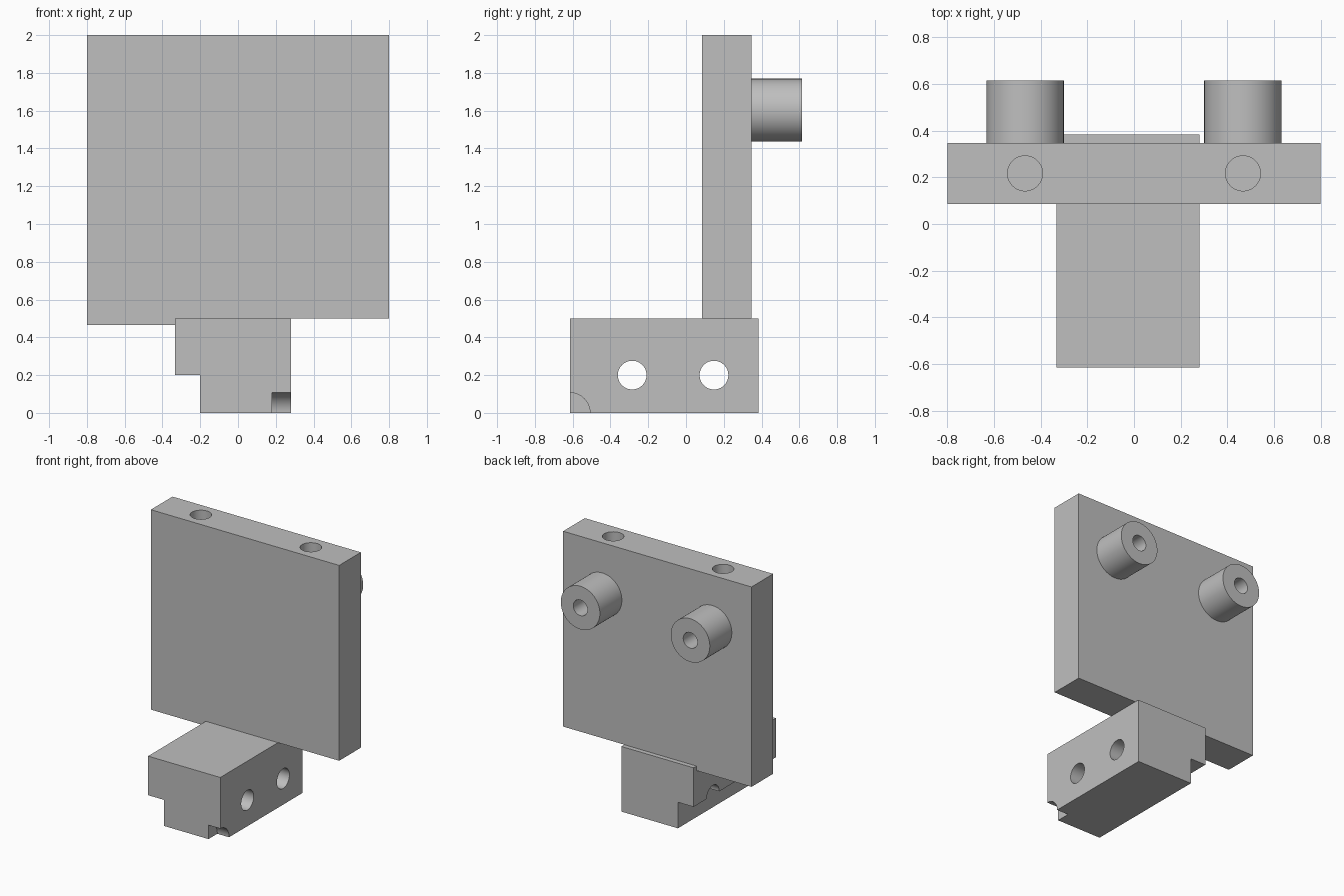
import bpy, bmesh, math
from mathutils import Matrix, Vector

if "Cube" in bpy.data.objects:
    bpy.data.objects.remove(bpy.data.objects["Cube"])

grey = bpy.data.materials.new("plain_grey")
grey.use_nodes = True
colour = (0.52, 0.52, 0.52, 1)
grey.diffuse_color = colour
grey.node_tree.nodes["Principled BSDF"].inputs["Base Color"].default_value = colour


def add_object(name, bm):
    bmesh.ops.recalc_face_normals(bm, faces=bm.faces)
    mesh = bpy.data.meshes.new(name)
    bm.to_mesh(mesh)
    bm.free()
    mesh.materials.append(grey)
    obj = bpy.data.objects.new(name, mesh)
    bpy.context.collection.objects.link(obj)
    return obj


def extrude_profile(name, profile, y0, y1):
    """Extrude an (x, z) outline along y."""
    bm = bmesh.new()
    face = bm.faces.new([bm.verts.new((x, y0, z)) for x, z in profile])
    grown = bmesh.ops.extrude_face_region(bm, geom=[face])["geom"]
    verts = [v for v in grown if isinstance(v, bmesh.types.BMVert)]
    bmesh.ops.translate(bm, verts=verts, vec=(0, y1 - y0, 0))
    return add_object(name, bm)


def cylinder(name, start, end, radius):
    start, end = Vector(start), Vector(end)
    axis = end - start
    turn = axis.to_track_quat("Z", "Y").to_matrix().to_4x4()
    bm = bmesh.new()
    bmesh.ops.create_cone(bm, cap_ends=True, segments=64, radius1=radius,
                          radius2=radius, depth=axis.length,
                          matrix=Matrix.Translation((start + end) / 2) @ turn)
    return add_object(name, bm)


def cut(target, cutter):
    mod = target.modifiers.new("cut", "BOOLEAN")
    mod.operation = "DIFFERENCE"
    mod.solver = "EXACT"
    mod.object = cutter
    bpy.context.view_layer.objects.active = target
    bpy.ops.object.modifier_apply(modifier=mod.name)


def discard(obj):
    bpy.data.objects.remove(obj)


BACK, END, PORT_X, PORT_Y, PORT_Z = 0.348, 0.615, 0.467, 0.217, 1.603

# Upright plate with a shallow lip beside the block
plate = extrude_profile("upright_plate", [
    (-0.8, 0.465), (-0.333, 0.465), (-0.333, 0.5),
    (0.8, 0.5), (0.8, 2), (-0.8, 2)], 0.085, BACK)

# Mounting block with a step along one lower edge
block = extrude_profile("mounting_block", [
    (-0.333, 0.2), (-0.2, 0.2), (-0.2, 0), (0.28, 0),
    (0.28, 0.5), (-0.333, 0.5)], -0.615, 0.384)

parts = [plate, block]

# Rear bosses, each bored to meet a vertical port from the top edge
for side, x in (("right", -PORT_X), ("left", PORT_X)):
    boss = cylinder(side + "_boss", (x, BACK, PORT_Z), (x, END, PORT_Z), 0.166)
    bore = cylinder("bore_cutter", (x, PORT_Y, PORT_Z), (x, END + 0.1, PORT_Z), 0.06)
    port = cylinder("port_cutter", (x, PORT_Y, PORT_Z - 0.08), (x, PORT_Y, 2.1), 0.075)
    cut(boss, bore)
    cut(plate, port)
    cut(plate, bore)
    discard(bore)
    discard(port)
    parts.append(boss)

# Cross holes through the block
for y in (-0.285, 0.148):
    hole = cylinder("hole_cutter", (-0.5, y, 0.2), (0.5, y, 0.2), 0.076)
    cut(block, hole)
    discard(hole)

# Rounded notch in the lower front corner
notch = cylinder("notch_cutter", (0.18, -0.615, 0), (0.4, -0.615, 0), 0.107)
cut(block, notch)
discard(notch)

# Smooth round walls, sharp edges
for obj in parts:
    bpy.ops.object.select_all(action="DESELECT")
    obj.select_set(True)
    bpy.context.view_layer.objects.active = obj
    bpy.ops.object.shade_smooth_by_angle(angle=math.radians(30))
